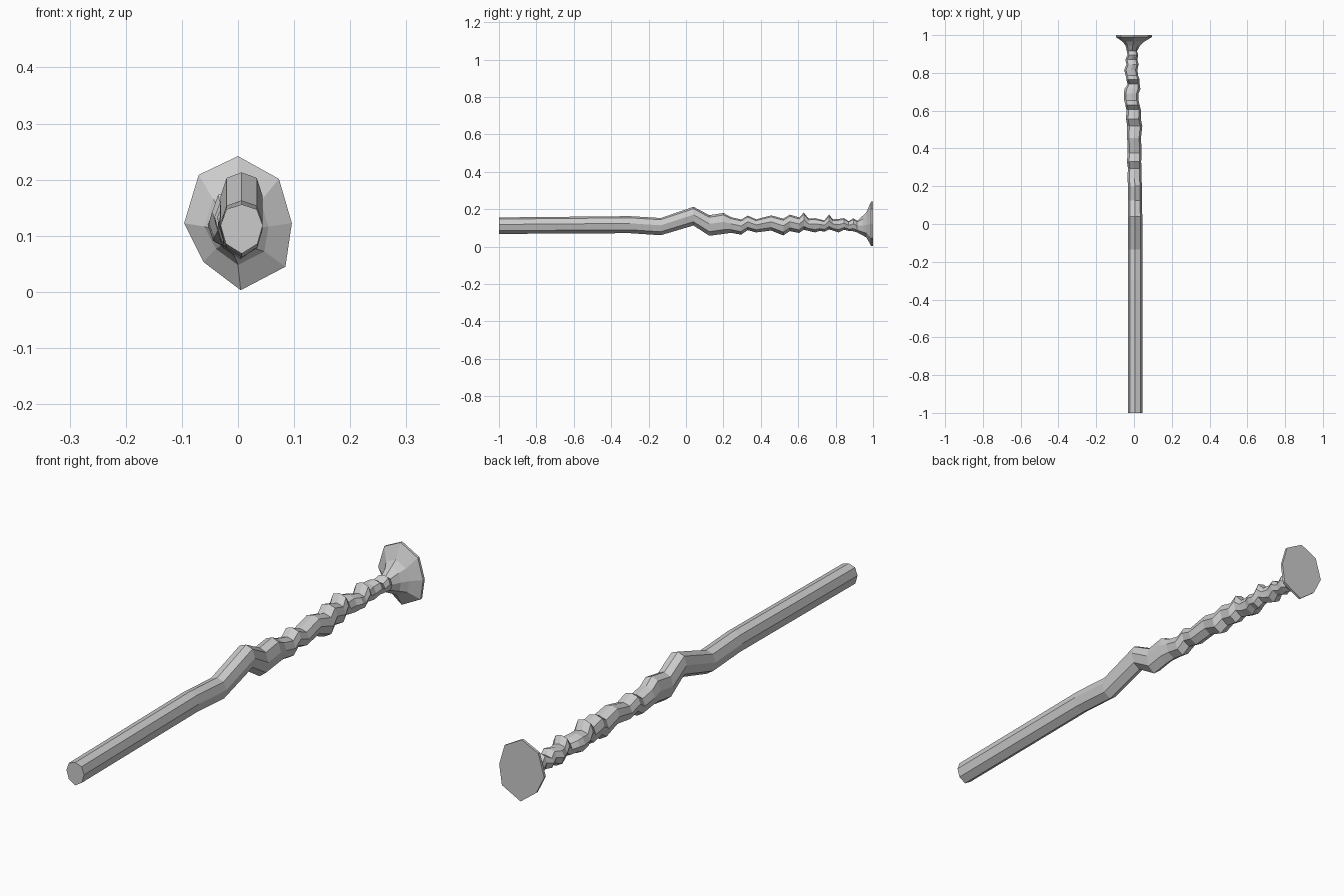
import bpy, bmesh

# unit cross-sections (x, z), eight sides
SHAFT = [(0, 1), (.72, .8), (1, .15), (.75, -.6), (0, -1), (-.75, -.6), (-1, .15), (-.72, .8)]
FLARE = [(0, 1), (.76, .66), (1, 0), (.88, -.65), (.05, -1), (-.64, -.58), (-1, 0), (-.73, .72)]

# stations along the shaft: y, left x, right x, bottom z, top z
STATIONS = [
    (-1, -.031, .044, .068, .156), (-.3, -.031, .044, .072, .163),
    (-.135, -.031, .044, .061, .153), (.04, -.031, .044, .113, .213),
    (.125, -.033, .042, .058, .168), (.2, -.031, .043, .068, .18),
    (.24, -.035, .039, .074, .158), (.295, -.032, .04, .064, .145),
    (.33, -.037, .038, .088, .166), (.375, -.034, .041, .076, .146),
    (.455, -.036, .037, .086, .167), (.52, -.036, .044, .06, .15),
    (.555, -.042, .036, .083, .171), (.605, -.04, .036, .073, .156),
    (.63, -.046, .03, .09, .182), (.655, -.052, .024, .084, .15),
    (.69, -.054, .024, .076, .152), (.715, -.05, .034, .084, .146),
    (.74, -.034, .03, .08, .14), (.765, -.04, .03, .092, .172),
    (.785, -.044, .022, .086, .146), (.815, -.052, .018, .076, .148),
    (.845, -.04, .024, .09, .152), (.87, -.046, .018, .084, .136),
    (.895, -.034, .022, .082, .152), (.915, -.038, .016, .076, .138),
]
# stations of the flared end
FLARE_STATIONS = [
    (.945, -.045, .032, .06, .165),
    (.965, -.06, .054, .048, .185),
    (.99, -.096, .096, .003, .242), (1, -.096, .096, .003, .242),
]


def add_ring(bm, shape, station):
    y, x0, x1, z0, z1 = station
    return [bm.verts.new(((x0 + x1) / 2 + u * (x1 - x0) / 2, y,
                          (z0 + z1) / 2 + v * (z1 - z0) / 2)) for u, v in shape]


def loft(name, sections):
    bm = bmesh.new()
    rings = [add_ring(bm, shape, st) for shape, st in sections]
    for a, b in zip(rings, rings[1:]):
        for i in range(8):
            j = (i + 1) % 8
            bm.faces.new((a[i], a[j], b[j], b[i]))
    bm.faces.new(rings[0])
    bm.faces.new(rings[-1])
    bmesh.ops.recalc_face_normals(bm, faces=bm.faces)
    mesh = bpy.data.meshes.new(name)
    bm.to_mesh(mesh)
    bm.free()
    obj = bpy.data.objects.new(name, mesh)
    bpy.context.collection.objects.link(obj)
    return obj


# one continuous gnarled rod with flared end disc
loft("gnarled_rod", [(SHAFT, s) for s in STATIONS] + [(FLARE, s) for s in FLARE_STATIONS])
